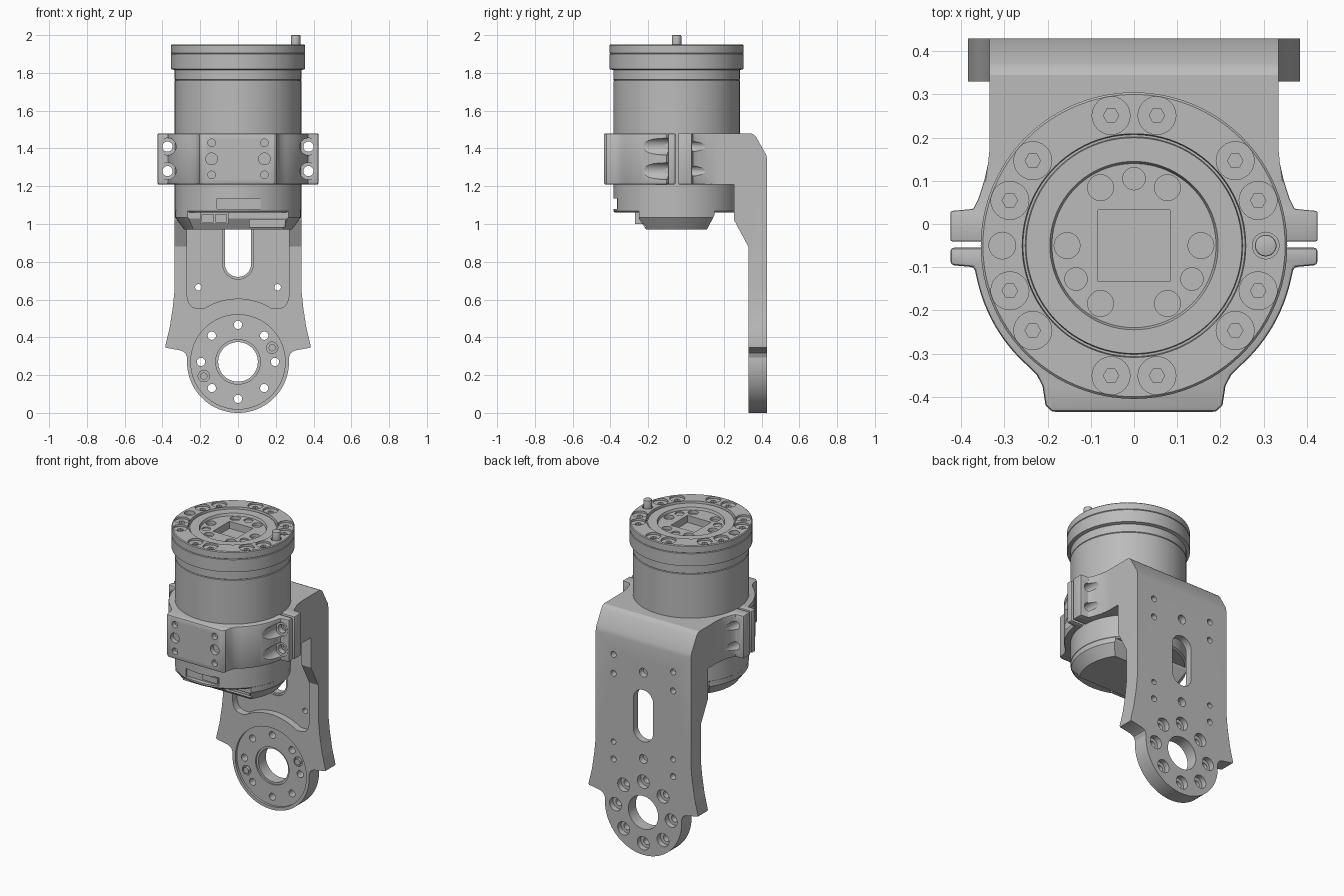
import bpy, bmesh
from math import cos, sin, pi, radians

if "Cube" in bpy.data.objects:
    bpy.data.objects.remove(bpy.data.objects["Cube"])

grey = bpy.data.materials.new("machined grey")
grey.use_nodes = True
grey.diffuse_color = (0.5, 0.5, 0.5, 1)
grey.node_tree.nodes["Principled BSDF"].inputs["Base Color"].default_value = (0.5, 0.5, 0.5, 1)

CY = -0.05    # motor axis, y
HZ = 0.27     # hub axis, z
PLACE = {"X": lambda u, v, w: (w, u, v),
         "Y": lambda u, v, w: (u, w, v),
         "Z": lambda u, v, w: (u, v, w)}


def arc(cu, cv, r, a0, a1, n):
    angles = [radians(a0 + (a1 - a0) * i / n) for i in range(n + 1)]
    return [(cu + r * cos(a), cv + r * sin(a)) for a in angles]


def circle(cu, cv, r, n=32):
    return arc(cu, cv, r, 0, 360, n)[:-1]


def box(u0, u1, v0, v1):
    return [(u0, v0), (u1, v0), (u1, v1), (u0, v1)]


def mirrored(half):
    return half + [(-u, v) for u, v in reversed(half) if abs(u) > 1e-5]


def obj(name, bm):
    bmesh.ops.recalc_face_normals(bm, faces=bm.faces[:])
    me = bpy.data.meshes.new(name)
    bm.to_mesh(me)
    bm.free()
    me.materials.append(grey)
    o = bpy.data.objects.new(name, me)
    bpy.context.collection.objects.link(o)
    return o


def prisms(name, axis, a, b, shapes, bevel=None):
    """Extrude flat outlines along an axis into one object."""
    bm = bmesh.new()
    for pts in shapes:
        lo = [bm.verts.new(PLACE[axis](u, v, a)) for u, v in pts]
        hi = [bm.verts.new(PLACE[axis](u, v, b)) for u, v in pts]
        bm.faces.new(lo)
        bm.faces.new(hi)
        for i in range(len(pts)):
            j = (i + 1) % len(pts)
            bm.faces.new((lo[i], lo[j], hi[j], hi[i]))
    if bevel:
        bmesh.ops.recalc_face_normals(bm, faces=bm.faces[:])
        edges = [e for e in bm.edges if e.calc_face_angle(0) > radians(40)
                 and max(v.co.y for v in e.verts) < 0.16]
        bmesh.ops.bevel(bm, geom=edges, offset=bevel, segments=2, profile=0.5,
                        affect="EDGES", clamp_overlap=True)
    return obj(name, bm)


def lathe(name, profile, steps=96):
    bm = bmesh.new()
    vs = [bm.verts.new((r, CY, z)) for r, z in profile]
    es = [bm.edges.new(p) for p in zip(vs, vs[1:])]
    bmesh.ops.spin(bm, geom=vs + es, cent=(0, CY, 0), axis=(0, 0, 1),
                   angle=2 * pi, steps=steps, use_merge=True)
    bmesh.ops.remove_doubles(bm, verts=bm.verts[:], dist=1e-5)
    return obj(name, bm)


def boolean(o, cutter, operation="DIFFERENCE"):
    cutter.hide_render = True
    mod = o.modifiers.new("cut", "BOOLEAN")
    mod.operation, mod.solver, mod.object = operation, "EXACT", cutter
    bpy.context.view_layer.objects.active = o
    bpy.ops.object.modifier_apply(modifier=mod.name)
    bpy.data.objects.remove(cutter)


def cut(o, axis, a, b, shapes):
    boolean(o, prisms("cutter", axis, a, b, shapes))


def polar(cu, cv, r, angles):
    return [(cu + r * cos(radians(a)), cv + r * sin(radians(a))) for a in angles]


def holes(centres, r, n=24):
    return [circle(u, v, r, n) for u, v in centres]


# Motor body with stepped top flange
motor = lathe("motor_body", [
    (0, 1.925), (0.19, 1.925), (0.195, 1.94), (0.25, 1.94), (0.252, 1.93),
    (0.257, 1.93), (0.259, 1.95), (0.35, 1.95), (0.355, 1.945), (0.355, 1.905),
    (0.351, 1.902), (0.355, 1.899), (0.355, 1.82), (0.335, 1.815), (0.335, 1.765),
    (0.331, 1.762), (0.335, 1.759), (0.335, 1.07), (0.325, 1.06), (0, 1.06)])
bolts = polar(0, CY, 0.306, [s + k for s in (0, 180) for k in (20, 40, 80, 100, 140, 160)])
cut(motor, "Z", 1.937, 2.1, holes(bolts, 0.044))
cut(motor, "Z", 1.915, 2.1, holes(bolts, 0.018, 6))
cut(motor, "Z", 1.925, 2.1, holes(polar(0, CY, 0.305, (0, 180)), 0.031))
cut(motor, "Z", 1.905, 2.1, holes(polar(0, CY, 0.155, range(0, 360, 60)), 0.03))
cut(motor, "Z", 1.917, 2.1, holes(polar(0, CY, 0.155, (90, 210, 330)), 0.026))
cut(motor, "Z", 1.88, 2.1, [box(-0.083, 0.083, CY - 0.083, CY + 0.083)])
cut(motor, "Y", -0.5, -0.355, [box(-0.11, 0.12, 1.08, 1.135)])
prisms("window_plate", "Y", -0.362, -0.354, [box(0.0, 0.11, 1.09, 1.125)])
prisms("locating_pin", "Z", 1.92, 2.0, [circle(0.305, CY, 0.025)], 0.004)

# Tapered tail cap
tail = prisms("tail_cap", "X", -0.5, 0.5, [[
    (-0.25, 1.07), (-0.25, 1.03), (-0.21, 0.97), (0.11, 0.97), (0.15, 1.045), (0.15, 1.07)]])
boolean(tail, lathe("tail_cone", [
    (0, 1.08), (0.333, 1.08), (0.333, 1.035), (0.277, 0.96), (0, 0.96)]), "INTERSECT")
cut(tail, "Y", -0.3, -0.2, [box(0.06, 0.25, 0.985, 1.025)])
plug = prisms("connector", "Y", -0.27, -0.2, [box(-0.2, -0.05, 1.0, 1.061)])
cut(plug, "Y", -0.3, -0.25, [box(-0.19, -0.13, 1.01, 1.05), box(-0.12, -0.06, 1.01, 1.05)])

# Two clamp halves with bolt ears
front = mirrored([(0.425, -0.055), (0.425, -0.095), (0.37, -0.1)]
                 + arc(0, CY, 0.372, -12, -48, 12)
                 + [(0.225, -0.35), (0.212, -0.375), (0.205, -0.42), (0.19, -0.435)])
rear = mirrored([(0.425, -0.04), (0.425, 0.03), (0.372, 0.035), (0.36, 0.06),
                 (0.347, 0.1), (0.338, 0.14), (0.335, 0.17), (0.335, 0.2)])
clamp_front = prisms("clamp_front", "Z", 1.21, 1.48, [front], 0.008)
clamp_rear = prisms("clamp_rear", "Z", 1.21, 1.48, [rear], 0.008)
ears = [(x, z) for x in (-0.373, 0.373) for z in (1.28, 1.41)]
cut(clamp_front, "Y", -0.32, -0.09, holes(ears, 0.045))
for half in (clamp_front, clamp_rear):
    cut(half, "Y", -0.2, 0.1, holes(ears, 0.027))
pads = [(x, z) for x in (-0.14, 0.14) for z in (1.26, 1.43)]
cut(clamp_front, "Y", -0.5, -0.405, holes(pads, 0.02) + holes([(-0.14, 1.345), (0.14, 1.345)], 0.031))

# Bracket: front outline crossed with side outline
outline = mirrored([(0.335, 1.48), (0.335, 0.66), (0.345, 0.56), (0.362, 0.45), (0.385, 0.355),
                    (0.383, 0.345), (0.3, 0.33), (0.28, 0.318)] + arc(0, HZ, 0.27, 5, -90, 24))
bracket = prisms("bracket", "Y", 0.2, 0.5, [outline])
side = [(0.1, 1.48), (0.345, 1.48), (0.36, 1.473), (0.372, 1.46), (0.425, 1.365), (0.43, 1.34),
        (0.43, -0.1), (0.33, -0.1), (0.33, 0.88), (0.255, 1.02), (0.255, 1.21), (0.1, 1.21)]
boolean(bracket, prisms("side_outline", "X", -0.6, 0.6, [side]), "INTERSECT")

# Bracket pocket, slot and back holes
pocket = mirrored([(0.27, 1.209), (0.27, 0.62), (0.262, 0.585), (0.245, 0.562), (0.22, 0.553),
                   (0.197, 0.552)] + arc(0, HZ, 0.335, 58, 90, 8))
cut(bracket, "Y", 0.1, 0.375, [pocket])
cut(bracket, "Y", 0.1, 0.5, [arc(0, 0.79, 0.07, 180, 360, 16) + arc(0, 0.98, 0.07, 0, 180, 16)])
cut(bracket, "Y", 0.1, 0.385, [arc(0, 0.79, 0.082, 180, 360, 16) + arc(0, 0.98, 0.082, 0, 180, 16)])
cut(bracket, "Y", 0.39, 0.5, holes([(x, z) for x in (-0.21, 0.21) for z in (0.555, 1.1, 1.22)], 0.019)
    + holes([(0, 0.61), (0, 1.16)], 0.028))
cut(bracket, "Y", 0.3, 0.5, holes([(-0.21, 0.665), (0.21, 0.665)], 0.017))

# Hub: recessed face, bore, bolt circle and rivets
cut(bracket, "Y", 0.2, 0.345, [circle(0, HZ, 0.25, 64)])
cut(bracket, "Y", 0.2, 0.355, [circle(0, HZ, 0.118, 48)])
cut(bracket, "Y", 0.2, 0.5, [circle(0, HZ, 0.105, 48)])
ring = polar(0, HZ, 0.196, range(0, 360, 45))
cut(bracket, "Y", 0.2, 0.5, holes(ring, 0.022))
cut(bracket, "Y", 0.395, 0.5, holes(ring, 0.042))
rivets = polar(0, HZ, 0.196, (22.5, 202.5))
cut(bracket, "Y", 0.2, 0.36, holes(rivets, 0.03))
prisms("hub_rivets", "Y", 0.338, 0.365, holes(rivets, 0.019))

# Smooth curved walls, keep edges sharp
bpy.ops.object.select_all(action="DESELECT")
for o in bpy.context.scene.objects:
    if o.type == "MESH" and grey.name in o.data.materials:
        o.select_set(True)
        bpy.context.view_layer.objects.active = o
bpy.ops.object.shade_smooth_by_angle(angle=radians(25))
